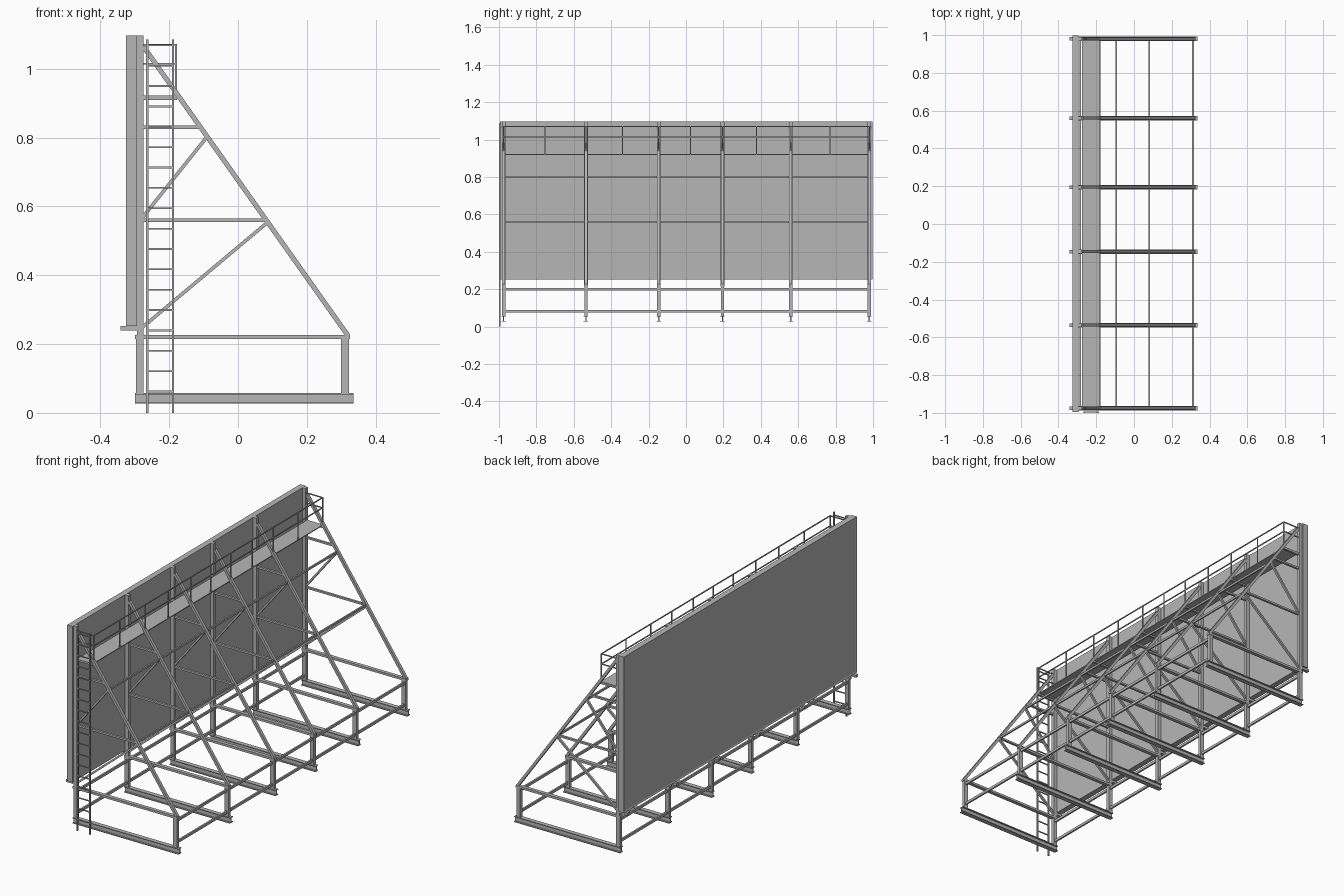
import bpy, bmesh
from mathutils import Vector, Matrix

if "Cube" in bpy.data.objects:
    bpy.data.objects.remove(bpy.data.objects["Cube"], do_unlink=True)

GREY = (0.47, 0.47, 0.47, 1)
steel = bpy.data.materials.new("grey_steel")
steel.use_nodes = True
steel.diffuse_color = GREY
steel.node_tree.nodes["Principled BSDF"].inputs["Base Color"].default_value = GREY


def finish(name, bm):
    mesh = bpy.data.meshes.new(name)
    bm.to_mesh(mesh)
    bm.free()
    mesh.materials.append(steel)
    obj = bpy.data.objects.new(name, mesh)
    bpy.context.collection.objects.link(obj)
    return obj


def add_box(bm, x, y, z):
    """Box from (min, max) pairs."""
    size = [b - a for a, b in (x, y, z)]
    mid = [(a + b) / 2 for a, b in (x, y, z)]
    bmesh.ops.create_cube(bm, size=1, matrix=Matrix.Translation(mid) @ Matrix.Diagonal((*size, 1)))


def add_bar(bm, p, q, depth, width):
    """Straight bar in an xz plane; width runs along y."""
    p, q = Vector(p), Vector(q)
    along = (q - p).normalized()
    side = Vector((0, 1, 0))
    rot = Matrix((along, side, along.cross(side))).transposed().to_4x4()
    scale = Matrix.Diagonal(((q - p).length, width, depth, 1))
    bmesh.ops.create_cube(bm, size=1, matrix=Matrix.Translation((p + q) / 2) @ rot @ scale)


def boxes(name, items):
    bm = bmesh.new()
    for item in items:
        add_box(bm, *item)
    return finish(name, bm)


def around(c, w):
    return (c - w / 2, c + w / 2)


FRAMES = [-0.975, -0.535, -0.146, 0.195, 0.56, 0.98]
END = (FRAMES[0], FRAMES[-1])

# Display panel with a shallow rim on its outer face
bm = bmesh.new()
add_box(bm, (-0.326, -0.294), (-0.995, 0.997), (0.253, 1.097))
bm.normal_update()
outer = [f for f in bm.faces if f.normal.x < -0.9]
bmesh.ops.inset_region(bm, faces=outer, thickness=0.01, depth=-0.003)
finish("display_panel", bm)

# Ground beams with I section
ground = []
for y in FRAMES:
    ground.append(((-0.30, 0.335), around(y, 0.024), (0.027, 0.031)))
    ground.append(((-0.30, 0.335), around(y, 0.024), (0.054, 0.058)))
    ground.append(((-0.30, 0.335), around(y, 0.006), (0.031, 0.054)))
boxes("ground_beams", ground)

# Short legs, tie beams, panel posts and panel brackets of every frame
boxes("front_legs", [((-0.297, -0.274), around(y, 0.018), (0.058, 0.215)) for y in FRAMES])
boxes("rear_legs", [((0.30, 0.323), around(y, 0.018), (0.058, 0.215)) for y in FRAMES])
boxes("tie_beams", [((-0.30, 0.326), around(y, 0.02), (0.215, 0.227)) for y in FRAMES])
boxes("panel_posts", [((-0.294, -0.275), around(y, 0.02), (0.227, 1.097)) for y in FRAMES])
boxes("panel_brackets", [((-0.341, -0.275), around(y, 0.018), (0.24, 0.253)) for y in FRAMES])

# Sloping struts and their bracing
struts, braces = bmesh.new(), bmesh.new()
for y in FRAMES:
    add_bar(struts, (-0.275, y, 1.065), (0.32, y, 0.224), 0.014, 0.016)
    for p, q in (((-0.275, 0.83), (-0.113, 0.83)), ((-0.275, 0.56), (0.08, 0.56)),
                 ((-0.28, 0.565), (-0.092, 0.80)), ((-0.28, 0.247), (0.085, 0.553))):
        add_bar(braces, (p[0], y, p[1]), (q[0], y, q[1]), 0.010, 0.012)
finish("sloping_struts", struts)
finish("frame_braces", braces)

# Long rails tying the frames together
boxes("strut_rails", [(around(x, 0.008), END, around(z, 0.011))
                      for x, z in ((-0.093, 0.80), (0.08, 0.56))])
boxes("leg_rails", [(around(x, 0.009), END, around(z, 0.014))
                    for x in (-0.285, 0.312) for z in (0.083, 0.2)])

# Walkway and its supports
boxes("walkway_deck", [((-0.275, -0.18), (-0.985, 0.985), (0.917, 0.922))])
boxes("walkway_supports", [((-0.275, -0.178), around(y, 0.012), (0.909, 0.917)) for y in FRAMES])

# Guard rail: two long rails, posts at and between frames, returns at both ends
post_y = FRAMES + [(a + b) / 2 for a, b in zip(FRAMES, FRAMES[1:])]
guard = [(around(-0.18, 0.005), around(y, 0.005), (0.917, 1.072)) for y in post_y]
for z in (1.015, 1.07):
    guard.append((around(-0.18, 0.005), END, around(z, 0.005)))
    guard += [((-0.275, -0.18), around(y, 0.005), around(z, 0.005)) for y in END]
boxes("guard_rail", guard)

# Access ladder
ladder = [(around(x, 0.007), (-1.0, -0.992), (0, 1.085)) for x in (-0.264, -0.189)]
ladder += [((-0.264, -0.189), around(-0.996, 0.005), around(0.062 + 0.0592 * i, 0.005))
           for i in range(18)]
boxes("access_ladder", ladder)
